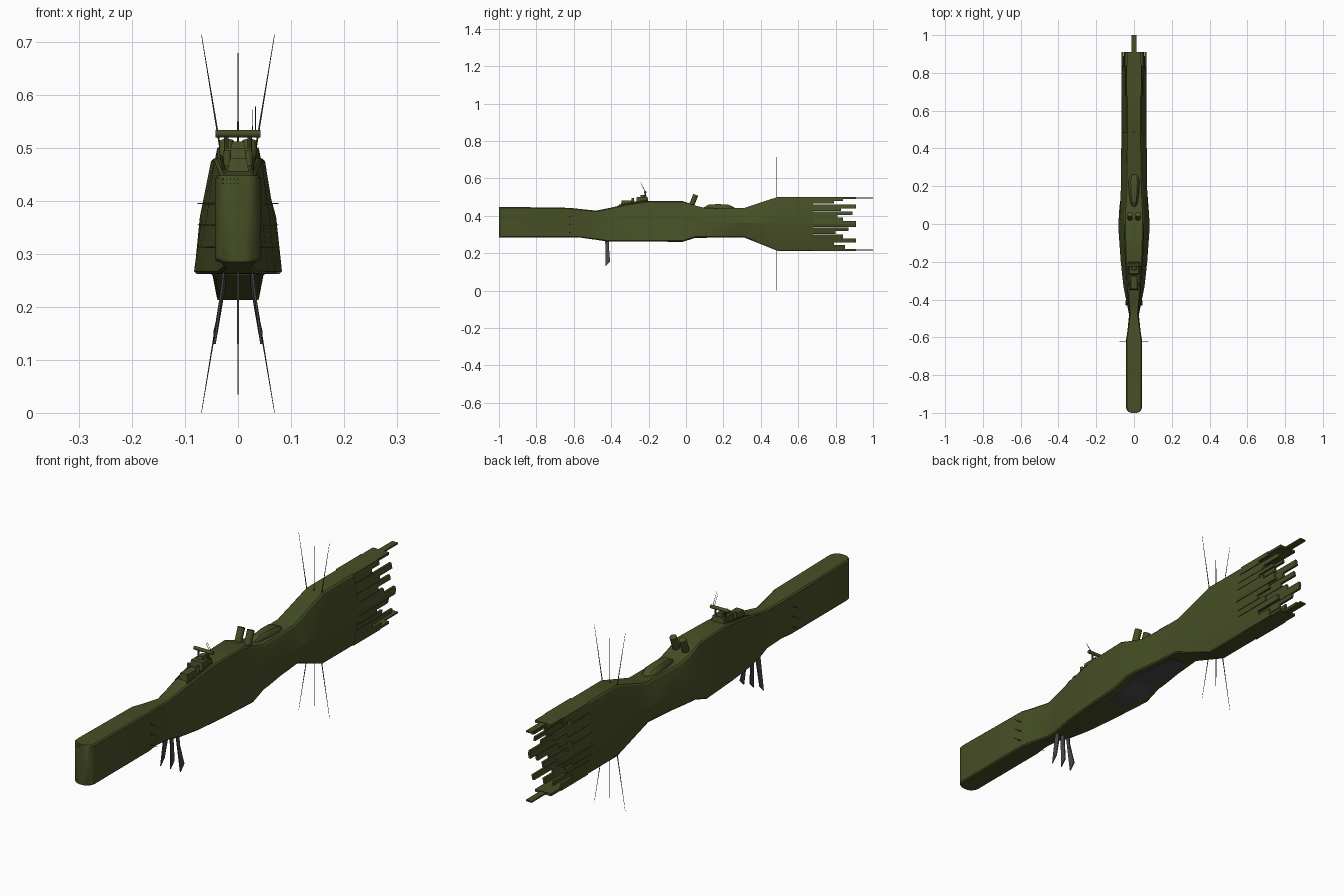
import bpy, bmesh, math
from mathutils import Vector

if "Cube" in bpy.data.objects:
    bpy.data.objects.remove(bpy.data.objects["Cube"])


def material(name, rgb):
    m = bpy.data.materials.new(name)
    m.diffuse_color = (*rgb, 1)
    m.use_nodes = True
    m.node_tree.nodes["Principled BSDF"].inputs["Base Color"].default_value = m.diffuse_color
    return m


OLIVE = material("olive_green", (0.062, 0.078, 0.019))
GREY = material("dark_grey", (0.065, 0.065, 0.065))
BLACK = material("window_black", (0.01, 0.01, 0.01))


def finish(name, bm, mat, smooth=True):
    bmesh.ops.recalc_face_normals(bm, faces=bm.faces)
    me = bpy.data.meshes.new(name)
    bm.to_mesh(me)
    bm.free()
    me.materials.append(mat)
    ob = bpy.data.objects.new(name, me)
    bpy.context.collection.objects.link(ob)
    if smooth:
        bpy.context.view_layer.objects.active = ob
        ob.select_set(True)
        bpy.ops.object.shade_smooth_by_angle(angle=math.radians(25))
        ob.select_set(False)
    return ob


def loft(name, rings, mat, smooth=True):
    """Skin closed rings of equal length and cap both ends."""
    bm = bmesh.new()
    vs = [[bm.verts.new(p) for p in r] for r in rings]
    n = len(rings[0])
    for a, b in zip(vs, vs[1:]):
        for i in range(n):
            j = (i + 1) % n
            bm.faces.new((a[i], a[j], b[j], b[i]))
    bm.faces.new(vs[0])
    bm.faces.new(vs[-1])
    return finish(name, bm, mat, smooth)


def rod(name, a, b, r1, r2, mat=OLIVE, seg=8):
    a, b = Vector(a), Vector(b)
    q = (b - a).to_track_quat('Z', 'Y')
    rings = [[p + q @ Vector((r * math.cos(t), r * math.sin(t), 0))
              for t in [2 * math.pi * i / seg for i in range(seg)]]
             for p, r in ((a, r1), (b, r2))]
    return loft(name, rings, mat)


def box(name, x0, x1, y0, y1, z0, z1, mat=OLIVE, taper=0.0):
    t = taper
    return loft(name, [[(x0, y0, z0), (x1, y0, z0), (x1, y1, z0), (x0, y1, z0)],
                       [(x0 + t, y0 + t, z1), (x1 - t, y0 + t, z1),
                        (x1 - t, y1 - t, z1), (x0 + t, y1 - t, z1)]], mat, False)


# hull: chamfered six-sided section, y / bottom z / top z / widths bottom, middle, top
def hull_ring(y, zb, zt, wb, wm, wt, c=0.005):
    half = [(wb - c, zb), (wb, zb + c), (wm, (zb + zt) / 2), (wt, zt - c), (wt - c, zt)]
    return [(x, y, z) for x, z in half] + [(-x, y, z) for x, z in reversed(half)]


rings = []
for i in range(7):
    t = math.radians(15 * i)
    w = 0.012 + 0.031 * math.sin(t)
    rings.append(hull_ring(-1 + 0.036 * (1 - math.cos(t)), 0.285, 0.448, w, w, w))
for s in [(-0.62, .285, .443, .043, .043, .043),
          (-0.56, .283, .436, .034, .034, .034),
          (-0.48, .272, .428, .026, .026, .024),
          (-0.42, .263, .440, .038, .034, .028),
          (-0.33, .262, .460, .056, .047, .036),
          (-0.20, .262, .480, .070, .059, .045),
          (-0.02, .262, .480, .083, .068, .051),
          (0.05, .284, .455, .080, .072, .050),
          (0.10, .285, .442, .076, .072, .048),
          (0.18, .285, .440, .064, .070, .044),
          (0.31, .285, .442, .052, .068, .042),
          (0.49, .213, .501, .039, .067, .039),
          (0.68, .213, .501, .039, .067, .039)]:
    rings.append(hull_ring(*s))
loft("hull", rings, OLIVE)

# ragged stern: thin side planks following the hull slope, mirrored
def side_x(z):
    return 0.067 - 0.028 * abs(z - 0.357) / 0.144


planks = [(.480, .501, .84), (.465, .480, .79), (.440, .462, .91), (.425, .440, .83),
          (.405, .423, .89), (.392, .405, .81), (.372, .390, .84), (.357, .372, .91),
          (.340, .357, .91), (.318, .338, .87), (.303, .318, .80), (.280, .301, .84),
          (.258, .278, .91), (.243, .258, .79), (.213, .243, .85)]
for k, (z0, z1, y1) in enumerate(planks):
    for s in (-1, 1):
        q = [(side_x(z0), z0), (side_x(z1), z1), (side_x(z1) - .009, z1), (side_x(z0) - .009, z0)]
        loft(f"stern_plank_{k}", [[(s * x, y, z) for x, z in q] for y in (0.68, y1)], OLIVE, False)

# top and bottom stern plates with long centre tongues
for name, z0, z1 in (("top", .491, .501), ("bottom", .213, .223)):
    box(name + "_stern_plate", -.036, .036, .68, .91, z0, z1)
    box(name + "_stern_tongue", -.013, .013, .91, 1.0, z0 + .002, z1 - .002)

# long aerials above and below the stern
for x0, x1, d0, d1 in ((0, 0, .143, .322), (.033, .069, .143, .357), (-.033, -.069, .143, .357)):
    for s in (1, -1):
        rod("stern_aerial", (x0, .485, .357 + s * (d0 - .004)), (x1, .485, .357 + s * d1), .0018, .0005)

# side needles behind the nose
for z in (.395, .355, .313):
    for s in (-1, 1):
        rod("side_needle", (s * .04, -.62, z), (s * .076, -.62, z), .002, .0008)

# nose windows
for z in (.441, .433):
    for i in range(5):
        x = -.028 + i * .007
        o = max(0, abs(x) - .012) / .031
        y = -1 + .036 * (1 - math.sqrt(1 - o * o))
        box("nose_window", x - .001, x + .001, y - .001, y + .004, z - .001, z + .001, BLACK)

# hanging belly fins
for x0, x1 in ((-.026, -.044), (0, 0), (.026, .044)):
    def blade(dx):
        return [(x0 + dx, -.432, .272), (x0 + dx, -.412, .272), (x0 + dx, -.412, .235),
                (x1 + dx, -.406, .155), (x1 + dx, -.430, .130)]
    loft("belly_fin", [blade(-.002), blade(.002)], GREY, False)

# grey belly panel following the hull bottom
loft("belly_panel", [[(-w, y, z), (w, y, z), (w, y, z + .004), (-w, y, z + .004)]
                     for y, z, w in ((-.10, .2605, .035), (-.02, .2605, .05),
                                     (.05, .2825, .052), (.18, .2835, .045),
                                     (.27, .2835, .03))], GREY, False)

# two raked funnels
for s in (-1, 1):
    rod("funnel", (s * .021, .025, .445), (s * .021, .052, .512), .014, .014, OLIVE, 20)

# rounded deck fairing behind the funnels
def fairing(y, w, z):
    return [(w * math.cos(t), y, .436 + (z - .436) * min(1, 1.3 * math.sin(t)))
            for t in [math.pi * i / 10 for i in range(11)]]


loft("deck_fairing", [fairing(*s) for s in ((.09, .012, .442), (.12, .021, .460), (.17, .027, .463),
                                            (.225, .030, .460), (.25, .022, .450), (.262, .010, .442))], OLIVE)

# bridge: stepped deckhouses, posts and cross bar
box("forward_deckhouse", -.022, .022, -.35, -.27, .445, .481, OLIVE, .006)
box("bridge_deckhouse", -.030, .030, -.268, -.20, .465, .500, OLIVE, .005)
box("bridge_cabin", -.014, .014, -.245, -.21, .498, .512, OLIVE, .003)
for s in (-1, 1):
    rod("bridge_post", (s * .022, -.222, .48), (s * .022, -.218, .527), .004, .004)
    rod("deck_drum", (s * .020, -.285, .465), (s * .020, -.285, .495), .007, .007, OLIVE, 12)
    rod("deck_rail", (s * .026, -.36, .456), (s * .032, -.21, .484), .003, .003)
rod("cross_bar", (-.042, -.218, .527), (.042, -.218, .527), .007, .007, OLIVE, 12)
for x, z in ((.027, .572), (.033, .578)):
    rod("bridge_whip", (x, -.215, .527), (x, -.243, z), .001, .0005)
